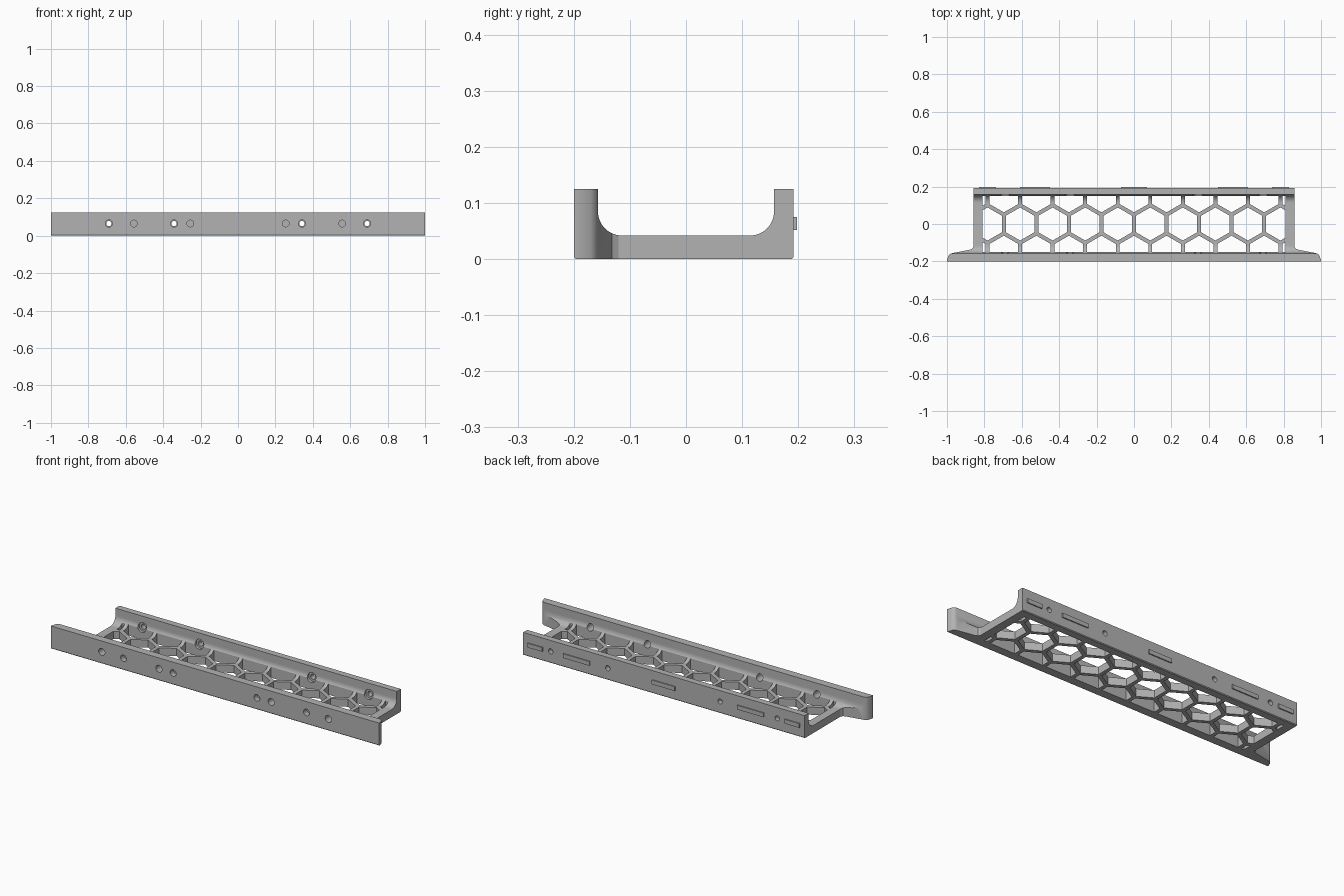
import bpy, bmesh, math
from mathutils import Matrix, Vector

cube = bpy.data.objects.get("Cube")
if cube:
    bpy.data.objects.remove(cube, do_unlink=True)

grey = bpy.data.materials.new("plain grey")
grey.use_nodes = True
colour = (0.45, 0.45, 0.45, 1)
grey.diffuse_color = colour
grey.node_tree.nodes["Principled BSDF"].inputs["Base Color"].default_value = colour


def finish(bm, name):
    bmesh.ops.recalc_face_normals(bm, faces=bm.faces)
    mesh = bpy.data.meshes.new(name)
    bm.to_mesh(mesh)
    bm.free()
    mesh.materials.append(grey)
    obj = bpy.data.objects.new(name, mesh)
    bpy.context.collection.objects.link(obj)
    return obj


def extrude_faces(bm, offset):
    grown = bmesh.ops.extrude_face_region(bm, geom=bm.faces[:])
    verts = [g for g in grown["geom"] if isinstance(g, bmesh.types.BMVert)]
    bmesh.ops.translate(bm, vec=offset, verts=verts)


def prism(points, offset, name):
    bm = bmesh.new()
    bm.faces.new([bm.verts.new(p) for p in points])
    extrude_faces(bm, offset)
    return finish(bm, name)


def cylinders(xs, y0, y1, radius, name):
    bm = bmesh.new()
    turn = Matrix.Rotation(math.pi / 2, 4, "X")
    for x in xs:
        place = Matrix.Translation((x, (y0 + y1) / 2, HOLE_Z)) @ turn
        bmesh.ops.create_cone(bm, cap_ends=True, segments=32, radius1=radius,
                              radius2=radius, depth=y1 - y0, matrix=place)
    return finish(bm, name)


def boolean(target, cutter, operation="DIFFERENCE"):
    bpy.context.view_layer.objects.active = target
    mod = target.modifiers.new("cut", "BOOLEAN")
    mod.operation, mod.solver, mod.object = operation, "EXACT", cutter
    bpy.ops.object.modifier_apply(modifier=mod.name)
    bpy.data.objects.remove(cutter, do_unlink=True)


def both(values):
    return [s * v for v in values for s in (-1, 1)]


HEIGHT, FLOOR, HOLE_Z = 0.125, 0.042, 0.065
FRONT, FRONT_IN, BACK_IN, BACK = -0.2, -0.157, 0.157, 0.192
FILLET, EDGE, END = 0.043, 0.004, 0.857


# U-shaped channel section with rounded inner corners
def arc(cy, start):
    cz = FLOOR + FILLET
    angles = [math.radians(start + 90 * i / 12) for i in range(13)]
    return [(cy + FILLET * math.cos(a), cz + FILLET * math.sin(a)) for a in angles]


section = [(FRONT, EDGE), (FRONT, HEIGHT), (FRONT_IN, HEIGHT)]
section += arc(FRONT_IN + FILLET, 180) + arc(BACK_IN - FILLET, 270)
section += [(BACK_IN, HEIGHT), (BACK, HEIGHT), (BACK, EDGE),
            (BACK - EDGE, 0), (FRONT + EDGE, 0)]
bracket = prism([(-1.1, y, z) for y, z in section], (2.2, 0, 0), "channel_bracket")

# Plan outline: wide front flange tapering into a narrower body
half = [(1, -0.21), (1, -0.195), (0.992, -0.17), (0.985, -0.161), (0.973, -0.156),
        (0.88, -0.138), (0.864, -0.132), (END, -0.12), (END, 0.21)]
outline = half + [(-x, y) for x, y in reversed(half)]
boolean(bracket, prism([(x, y, -0.1) for x, y in outline], (0, 0, 0.4),
                       "plan_outline"), "INTERSECT")

# Honeycomb openings in the floor, trimmed to the frame
PITCH, RIB = 0.174, 0.021
bm = bmesh.new()
radius = (PITCH - RIB) / math.sqrt(3)
for row in (-1, 0, 1):
    for i in range(-6, 7):
        cx = PITCH * (i + (0.5 if row == 0 else 0))
        cy = row * PITCH * math.sqrt(3) / 2
        ring = [(cx + radius * math.sin(k * math.pi / 3),
                 cy + radius * math.cos(k * math.pi / 3), -0.05) for k in range(6)]
        bm.faces.new([bm.verts.new(p) for p in ring])
for axis, limit in ((Vector((1, 0, 0)), 0.81), (Vector((0, 1, 0)), 0.149)):
    for side in (axis, -axis):
        bmesh.ops.bisect_plane(bm, geom=bm.verts[:] + bm.edges[:] + bm.faces[:],
                               plane_co=side * limit, plane_no=side, clear_outer=True)
extrude_faces(bm, (0, 0, 0.3))
boolean(bracket, finish(bm, "honeycomb_cutter"))

# Screw holes: through both walls, recessed at the back, blind ones in front
through = both([0.69, 0.342])
boolean(bracket, cylinders(through, 0.1, 0.164, 0.026, "recess_cutter"))
boolean(bracket, cylinders(through, 0.14, 0.25, 0.014, "back_hole_cutter"))
boolean(bracket, cylinders(through, -0.25, -0.1, 0.019, "front_hole_cutter"))
boolean(bracket, cylinders(both([0.557, 0.255]), -0.25, -0.17, 0.018, "blind_hole_cutter"))

bpy.ops.object.select_all(action="DESELECT")
bracket.select_set(True)
bpy.context.view_layer.objects.active = bracket
bpy.ops.object.shade_smooth_by_angle(angle=math.radians(30))

# Raised locating tabs on the back wall
for x, width in [(0, 0.14)] + [(x, 0.16) for x in both([0.53])] + \
        [(x, 0.09) for x in both([0.783])]:
    corners = [(x + sx * width / 2, BACK - 0.002, z)
               for sx, z in ((-1, 0.052), (1, 0.052), (1, 0.075), (-1, 0.075))]
    prism(corners, (0, 0.2 - BACK, 0), "back_tab")
